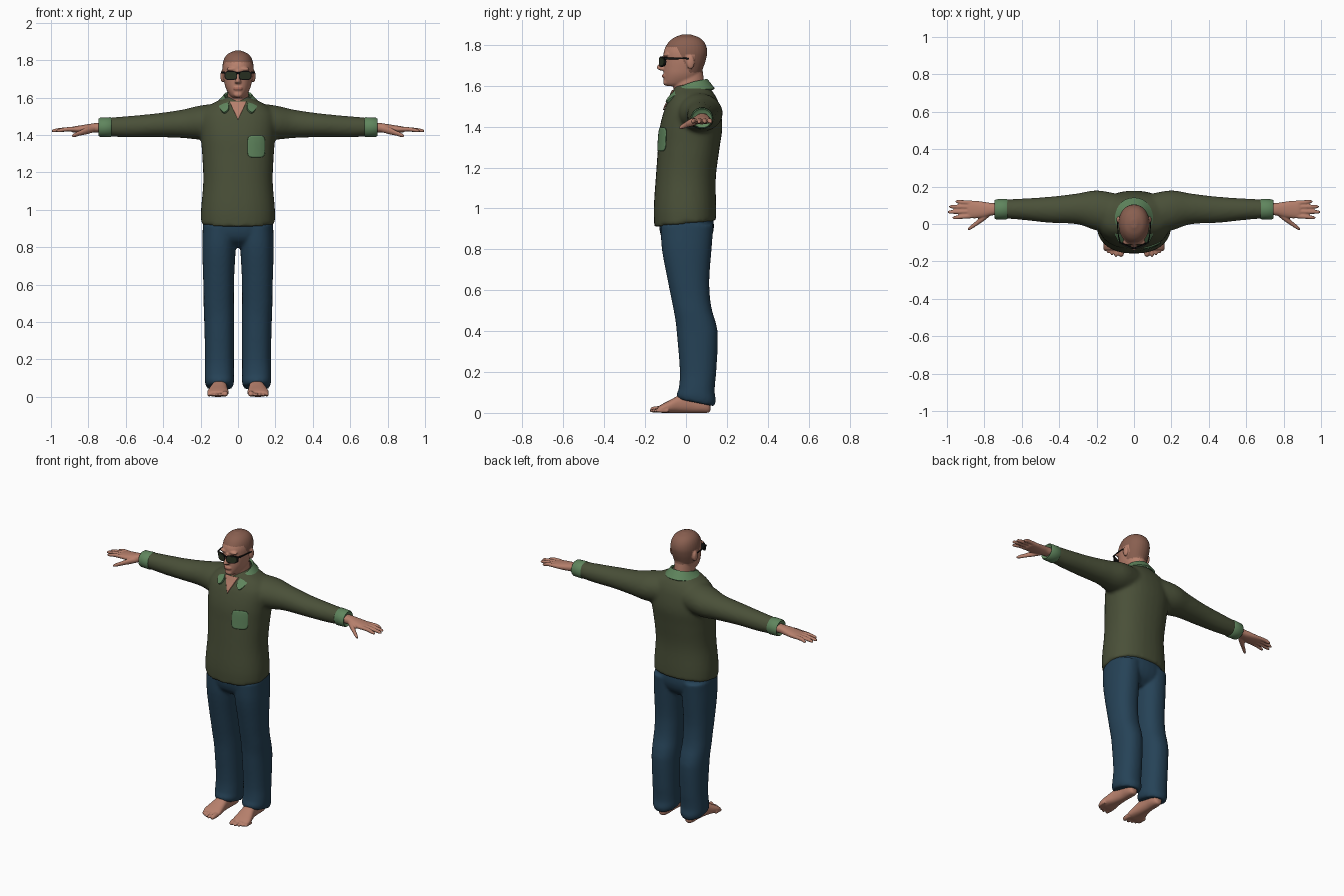
import bpy, bmesh, math
from mathutils import Vector
from mathutils.bvhtree import BVHTree

if "Cube" in bpy.data.objects:
    bpy.data.objects.remove(bpy.data.objects["Cube"])


def material(name, rgb):
    m = bpy.data.materials.new(name)
    m.diffuse_color = (*rgb, 1)
    m.use_nodes = True
    m.node_tree.nodes["Principled BSDF"].inputs["Base Color"].default_value = m.diffuse_color
    return m


SKIN = material("skin", (0.47, 0.215, 0.15))
HAIR = material("cropped_hair", (0.25, 0.115, 0.08))
LIPS = material("lips", (0.40, 0.155, 0.11))
WOOL = material("olive_wool", (0.068, 0.08, 0.04))
TRIM = material("green_trim", (0.115, 0.235, 0.11))
DENIM = material("blue_denim", (0.019, 0.055, 0.095))
BLACK = material("black_frame", (0.008, 0.008, 0.008))
LENS = material("dark_lens", (0.025, 0.035, 0.018))


def smooth_rings(rings, sub):
    """Hermite interpolation between rings; the first value is the parameter."""
    def slope(i):
        a, b = rings[max(i - 1, 0)], rings[min(i + 1, len(rings) - 1)]
        return [(q - p) / (b[0] - a[0]) for p, q in zip(a, b)]
    out = []
    for i in range(len(rings) - 1):
        a, b, ma, mb = rings[i], rings[i + 1], slope(i), slope(i + 1)
        h = b[0] - a[0]
        for k in range(sub):
            s = k / sub
            w = (2*s**3 - 3*s*s + 1, (s**3 - 2*s*s + s) * h, 3*s*s - 2*s**3, (s**3 - s*s) * h)
            out.append([w[0]*p + w[1]*m + w[2]*q + w[3]*r for p, m, q, r in zip(a, ma, b, mb)])
    return out + [list(rings[-1])]


def squircle(i, n, p):
    c, s = math.cos(2 * math.pi * i / n), math.sin(2 * math.pi * i / n)
    return (math.copysign(abs(c) ** (2 / p), c), math.copysign(abs(s) ** (2 / p), s))


def loft(bm, axis, rings, mirror=False, n=32, p=2.0, sub=4):
    """Skin rings (t, u0, u1, v0, v1) along an axis; u and v are the other axes in order."""
    for side in ((1, -1) if mirror else (1,)):
        loops = []
        for t, u0, u1, v0, v1 in smooth_rings(rings, sub):
            loop = []
            for i in range(n):
                c, s = squircle(i, n, p)
                u, v = (u0 + u1) / 2 + c * (u1 - u0) / 2, (v0 + v1) / 2 + s * (v1 - v0) / 2
                x, y, z = {'X': (t, u, v), 'Y': (u, t, v), 'Z': (u, v, t)}[axis]
                loop.append(bm.verts.new((side * x, y, z)))
            loops.append(loop)
        for a, b in zip(loops, loops[1:]):
            for i in range(n):
                j = (i + 1) % n
                bm.faces.new((a[i], a[j], b[j], b[i]))
        bm.faces.new(loops[0])
        bm.faces.new(loops[-1])


def ball(bm, c, r, mirror=False):
    for side in ((1, -1) if mirror else (1,)):
        new = bmesh.ops.create_uvsphere(bm, u_segments=20, v_segments=12, radius=1)['verts']
        for v in new:
            v.co = Vector((side * c[0] + v.co.x * r[0], c[1] + v.co.y * r[1], c[2] + v.co.z * r[2]))


def finish(name, bm, mats, voxel=0, soften=4, solid=0):
    """Turn a bmesh into an object, optionally fusing its pieces into one skin."""
    bmesh.ops.recalc_face_normals(bm, faces=bm.faces)
    me = bpy.data.meshes.new(name)
    bm.to_mesh(me)
    bm.free()
    ob = bpy.data.objects.new(name, me)
    bpy.context.collection.objects.link(ob)
    for m in mats:
        me.materials.append(m)
    if voxel:
        mod = ob.modifiers.new("fuse", 'REMESH')
        mod.mode, mod.voxel_size = 'VOXEL', voxel
        mod = ob.modifiers.new("soften", 'SMOOTH')
        mod.factor, mod.iterations = 0.5, soften
    if solid:
        mod = ob.modifiers.new("round", 'SUBSURF')
        mod.levels = 2
        mod = ob.modifiers.new("thickness", 'SOLIDIFY')
        mod.thickness, mod.offset = solid, 0
    bpy.ops.object.select_all(action='DESELECT')
    ob.select_set(True)
    bpy.context.view_layer.objects.active = ob
    bpy.ops.object.convert(target='MESH')
    bpy.ops.object.shade_smooth_by_angle(angle=math.radians(50))
    return ob


# Sweater: torso and sleeves fused
bm = bmesh.new()
loft(bm, 'Z', [(.925, -.198, .198, -.155, .148), (1.0, -.198, .198, -.158, .148), (1.15, -.186, .186, -.148, .146),
               (1.3, -.192, .192, -.137, .165), (1.4, -.2, .2, -.128, .178), (1.5, -.2, .2, -.1, .165),
               (1.55, -.165, .165, -.075, .145), (1.585, -.105, .105, -.06, .12), (1.605, -.07, .07, -.045, .1)], p=2.3)
for v in bm.verts:  # hem hangs lower in front
    if v.co.z < 1.05:
        v.co.z += .1 * v.co.y * (1.05 - v.co.z) / .12
loft(bm, 'X', [(.08, -.05, .16, 1.38, 1.57), (.2, -.035, .18, 1.375, 1.558), (.3, -.002, .164, 1.384, 1.535),
               (.45, .006, .146, 1.388, 1.514), (.6, .022, .136, 1.387, 1.5), (.7, .03, .13, 1.393, 1.492)],
     mirror=True)
sweater = finish("sweater", bm, [WOOL], .011, 6)

# Cuffs
bm = bmesh.new()
loft(bm, 'X', [(.675, .03, .13, 1.394, 1.49), (.682, .024, .134, 1.388, 1.495), (.738, .025, .132, 1.39, 1.492),
               (.745, .03, .127, 1.395, 1.487), (.735, .04, .118, 1.405, 1.475)], mirror=True, sub=1)
finish("cuffs", bm, [TRIM])

# Plates laid on the chest: pocket and skin in the open neckline
tree = BVHTree.FromPolygons([v.co for v in sweater.data.vertices], [p.vertices for p in sweater.data.polygons])


def plate(name, outline, mat, steps=8):
    n = len(outline)
    cx, cz = sum(p[0] for p in outline) / n, sum(p[1] for p in outline) / n
    bm = bmesh.new()

    def put(x, z):
        hit = tree.ray_cast(Vector((x, -1, z)), Vector((0, 1, 0)))[0]
        return bm.verts.new((x, (hit.y if hit else -.05) - .004, z))
    mid, last = put(cx, cz), None
    for k in range(1, steps + 1):
        loop = [put(cx + (x - cx) * k / steps, cz + (z - cz) * k / steps) for x, z in outline]
        for i in range(n):
            j = (i + 1) % n
            bm.faces.new((last[i], last[j], loop[j], loop[i]) if last else (mid, loop[i], loop[j]))
        last = loop
    ob = finish(name, bm, [mat])
    mod = ob.modifiers.new("thickness", 'SOLIDIFY')
    mod.thickness, mod.offset = .006, 0


pocket = [squircle(i, 40, 5) for i in range(40)]
plate("pocket", [(.097 + .046 * c, 1.338 + .058 * s) for c, s in pocket], TRIM)
tri = [(-.045, 1.578), (0, 1.482), (.045, 1.578)]
plate("open_neckline", [(a[0] + (b[0] - a[0]) * k / 6, a[1] + (b[1] - a[1]) * k / 6)
                        for a, b in zip(tri, tri[1:] + tri[:1]) for k in range(6)], SKIN)

# Folded collar: strip from the nape to the front tips
upper = [(0, .105, 1.632), (.05, .088, 1.628), (.074, .035, 1.618), (.066, -.03, 1.592), (.036, -.084, 1.545)]
lower = [(0, .142, 1.585), (.065, .125, 1.58), (.108, .045, 1.582), (.106, -.045, 1.563), (.08, -.108, 1.502)]
bm = bmesh.new()
for side in (1, -1):
    rows = [[bm.verts.new((side * x, y, z)) for x, y, z in row] for row in (upper, lower)]
    for i in range(4):
        bm.faces.new((rows[0][i], rows[0][i + 1], rows[1][i + 1], rows[1][i]))
bmesh.ops.remove_doubles(bm, verts=bm.verts, dist=.0005)
for e in bm.edges:
    e.smooth = True
finish("collar", bm, [TRIM], solid=.012)

# Trousers: pelvis and two legs fused
bm = bmesh.new()
loft(bm, 'Z', [(.8, -.11, .11, -.06, .07), (.84, -.175, .175, -.11, .115), (.9, -.187, .187, -.13, .136),
               (.98, -.18, .18, -.13, .13)], p=2.3)
loft(bm, 'Z', [(.05, .03, .168, -.04, .138), (.075, .022, .176, -.046, .146), (.11, .022, .178, -.036, .14),
               (.2, .022, .176, -.03, .148), (.38, .02, .18, -.044, .156), (.44, .02, .182, -.05, .146),
               (.5, .022, .184, -.06, .128), (.56, .022, .184, -.072, .118), (.65, .02, .187, -.09, .114),
               (.8, .012, .191, -.118, .125), (.92, .01, .188, -.125, .135)], mirror=True, p=2.25)
for v in bm.verts:  # hems ride up over the instep
    if v.co.z < .15:
        v.co.z -= .2 * (v.co.y - .05) * (.15 - v.co.z) / .1
finish("trousers", bm, [DENIM], .009, 4)

# Feet: sole, ankle and toes fused
bm = bmesh.new()
loft(bm, 'Y', [(.12, .083, .107, .012, .04), (.112, .07, .12, .002, .065), (.08, .06, .13, 0, .09),
               (.03, .06, .132, 0, .105), (-.03, .058, .142, 0, .088), (-.08, .053, .158, 0, .062),
               (-.115, .05, .165, 0, .044), (-.138, .06, .158, .004, .03)], mirror=True, p=2.4)
loft(bm, 'Z', [(.03, .062, .128, .02, .108), (.09, .062, .13, .01, .104), (.16, .06, .132, .01, .104)], mirror=True)
for x, tip, r in ((.069, -.176, .016), (.096, -.176, .011), (.117, -.168, .0105), (.137, -.158, .010), (.154, -.145, .010)):
    loft(bm, 'Y', [(tip + .06, x - r, x + r, .002, 2.2 * r), (tip + .025, x - r, x + r, .002, 2 * r),
                   (tip + .006, x - r * .8, x + r * .8, .003, 1.7 * r), (tip, x - r * .3, x + r * .3, .006, r)],
         mirror=True, n=16)
finish("feet", bm, [SKIN], .0045, 3)

# Hands: palm, fingers and thumb fused
bm = bmesh.new()
loft(bm, 'X', [(.7, .048, .112, 1.413, 1.467), (.76, .046, .112, 1.414, 1.464), (.8, .036, .118, 1.412, 1.458),
               (.85, .03, .124, 1.412, 1.45), (.885, .034, .122, 1.414, 1.444), (.895, .045, .11, 1.42, 1.438)],
     mirror=True, p=2.3)
for y, y2, tip in ((.043, .034, .972), (.067, .064, .998), (.091, .093, .99), (.113, .12, .957)):
    loft(bm, 'X', [(t, c - r, c + r, z - r, z + r) for t, c, r, z in
                   ((.86, y, .012, 1.431), (.92, (y + y2) / 2, .0115, 1.43), (tip - .012, y2, .009, 1.423),
                    (tip, y2, .003, 1.421))], mirror=True, n=16)
loft(bm, 'X', [(t, c - r, c + r, z - r, z + r) for t, c, r, z in
               ((.77, .06, .018, 1.432), (.81, .03, .019, 1.422), (.845, .002, .014, 1.41),
                (.875, -.02, .011, 1.399), (.89, -.03, .004, 1.394))], mirror=True, n=16)
finish("hands", bm, [SKIN], .0045, 3)

# Head: skull, neck and facial features fused
bm = bmesh.new()
loft(bm, 'Z', [(1.598, -.092, .02, -.03, .03)[:1] + (-.03, .03, -.092, .02), (1.612, -.046, .046, -.106, .055),
               (1.65, -.066, .066, -.109, .07), (1.69, -.076, .076, -.109, .085), (1.73, -.082, .082, -.109, .098),
               (1.77, -.083, .083, -.108, .104), (1.81, -.073, .073, -.088, .092), (1.836, -.051, .051, -.058, .065),
               (1.851, -.016, .016, -.02, .024)], p=2.15)
for v in bm.verts:  # narrower face than back of the head
    v.co.x *= 1 + .7 * min(0, v.co.y)
loft(bm, 'Z', [(1.47, -.07, .07, -.05, .09), (1.56, -.06, .06, -.06, .092), (1.62, -.057, .057, -.062, .088),
               (1.69, -.055, .055, -.05, .08)])
loft(bm, 'Z', [(1.674, -.012, .012, -.122, -.09), (1.682, -.018, .018, -.141, -.09), (1.692, -.014, .014, -.143, -.09),
               (1.715, -.01, .01, -.128, -.09), (1.745, -.01, .01, -.116, -.09)], n=16)
ball(bm, (0, -.106, 1.648), (.025, .012, .011))
ball(bm, (0, -.098, 1.616), (.024, .014, .015))
ball(bm, (.03, -.096, 1.752), (.032, .016, .011), True)
ball(bm, (.083, .022, 1.715), (.011, .02, .034), True)
head = finish("head", bm, [SKIN, HAIR, LIPS], .0045, 4)
for f in head.data.polygons:
    x, y, z = f.center
    line = 1.79 if y < -.045 else max(1.665, 1.79 - 2 * (y + .045))
    ear = abs(x) > .07 and -.002 < y < .044 and z < 1.752
    if z > line and not ear:
        f.material_index = 1
    elif abs(x) < .024 and 1.641 < z < 1.656 and y < -.1:
        f.material_index = 2


# Sunglasses wrapped round the face
def wrapped(name, mat, grow, front, back):
    bm = bmesh.new()
    loft(bm, 'Y', [(front, .037 - .028 - grow, .037 + .03 + grow, 1.698 - grow, 1.738 + grow),
                   (back, .037 - .028 - grow, .037 + .03 + grow, 1.698 - grow, 1.738 + grow)],
         mirror=True, p=2.9, sub=1)
    if grow:
        loft(bm, 'X', [(-.014, -.004, .004, 1.727, 1.736), (.014, -.004, .004, 1.727, 1.736)], n=12)
    for v in bm.verts:
        v.co.y += -.129 + 5.5 * v.co.x ** 2
    finish(name, bm, [mat])


wrapped("sunglass_frames", BLACK, .005, -.002, .004)
wrapped("sunglass_lenses", LENS, 0, -.004, .003)
bm = bmesh.new()
loft(bm, 'Y', [(-.104, .068, .078, 1.727, 1.74), (-.06, .081, .086, 1.729, 1.739), (.0, .086, .091, 1.73, 1.738),
               (.03, .085, .09, 1.724, 1.732)], mirror=True, n=12)
finish("sunglass_arms", bm, [BLACK])
